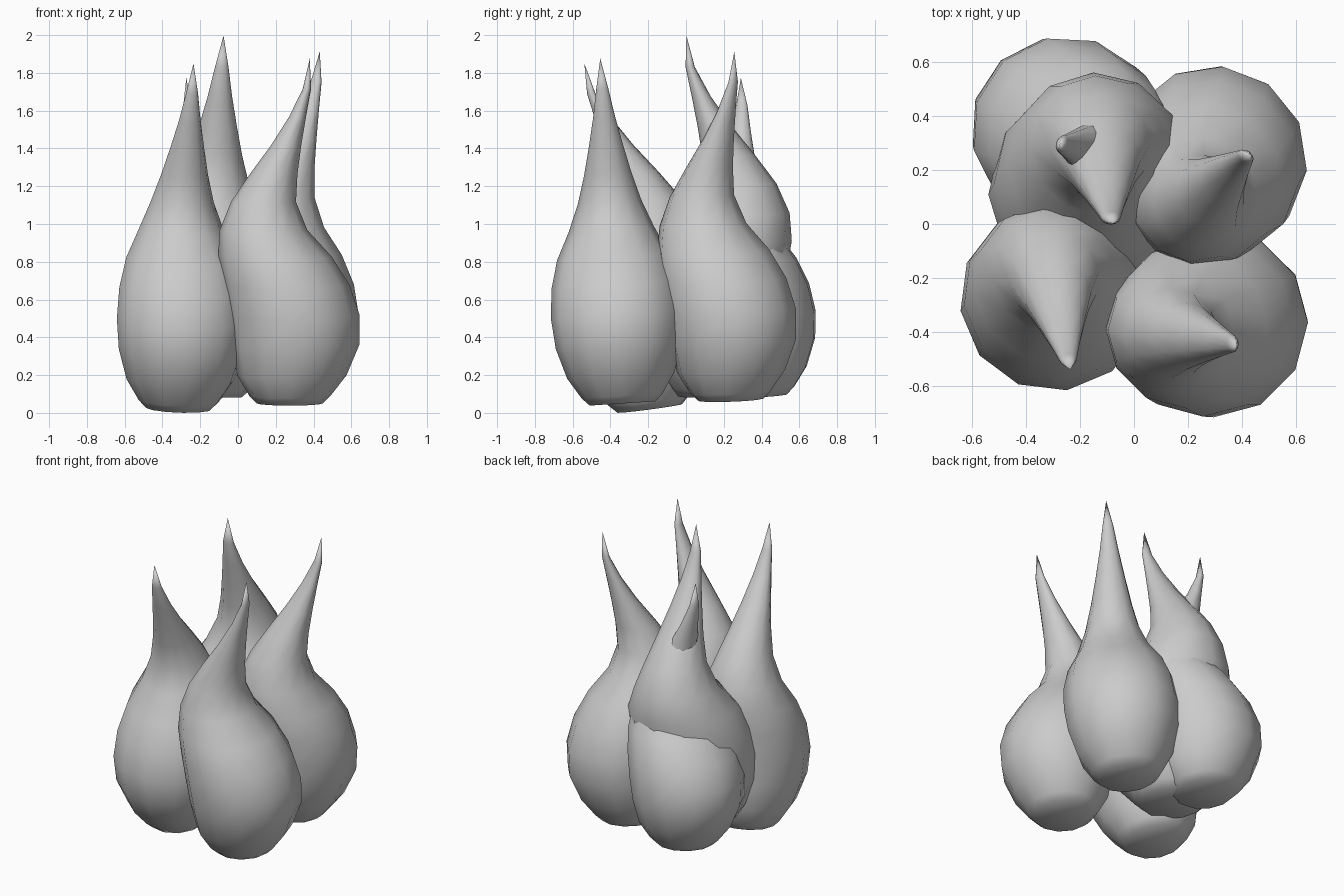
import bpy, bmesh, math
from mathutils import Matrix, Euler, Vector

cube = bpy.data.objects.get("Cube")
if cube:
    bpy.data.objects.remove(cube, do_unlink=True)

SIDES = 12

grey = bpy.data.materials.new("plain_grey")
grey.use_nodes = True
GREY = (0.6, 0.6, 0.6, 1)
grey.diffuse_color = GREY
grey.node_tree.nodes["Principled BSDF"].inputs["Base Color"].default_value = GREY

# Bulb sections: height, shift along the lean, radius along it, radius across it
SECTIONS = [
    (0.00, 0.03, 0.175, 0.175),
    (0.04, 0.03, 0.215, 0.215),
    (0.15, 0.02, 0.29, 0.285),
    (0.31, 0.00, 0.337, 0.335),
    (0.47, 0.01, 0.348, 0.35),
    (0.63, 0.05, 0.335, 0.337),
    (0.78, 0.11, 0.30, 0.297),
    (0.92, 0.17, 0.232, 0.228),
    (1.07, 0.17, 0.172, 0.168),
    (1.22, 0.115, 0.125, 0.125),
    (1.37, 0.05, 0.08, 0.09),
    (1.52, -0.01, 0.045, 0.058),
    (1.67, -0.06, 0.022, 0.032),
]
TIP = (-0.075, 0, 1.83)


def bulb(name, base, lean, tilt, width=1.0, height=1.0):
    """Egg-shaped body whose neck leans one way and whose tip curls back."""
    bm = bmesh.new()
    rings = []
    for z, shift, along, across in SECTIONS:
        ring = []
        for i in range(SIDES):
            a = math.tau * i / SIDES
            ring.append(bm.verts.new((shift + along * math.cos(a), across * math.sin(a), z)))
        rings.append(ring)
    bottom = bm.verts.new((SECTIONS[0][1], 0, 0))
    tip = bm.verts.new(TIP)
    for i in range(SIDES):
        j = (i + 1) % SIDES
        for low, high in zip(rings, rings[1:]):
            bm.faces.new((low[i], low[j], high[j], high[i]))
        bm.faces.new((bottom, rings[0][j], rings[0][i]))
        bm.faces.new((rings[-1][i], rings[-1][j], tip))
    # Turn, tilt and place the bulb
    turn = Matrix.Rotation(math.radians(lean), 4, 'Z')
    tip_over = Euler((-tilt[1], tilt[0], 0)).to_matrix().to_4x4()
    size = Matrix.Diagonal((width, width, height, 1))
    bm.transform(Matrix.Translation(Vector(base)) @ tip_over @ turn @ size)
    bmesh.ops.recalc_face_normals(bm, faces=bm.faces)
    for f in bm.faces:
        f.smooth = True
    mesh = bpy.data.meshes.new(name)
    bm.to_mesh(mesh)
    bm.free()
    mesh.materials.append(grey)
    obj = bpy.data.objects.new(name, mesh)
    bpy.context.collection.objects.link(obj)
    return obj


# Cluster of five bulbs
bulb("front_right_bulb", (-0.31, -0.22, 0.02), 98, (0.035, -0.132), 1.0, 1.015)
bulb("front_left_bulb", (0.305, -0.335, 0.05), 180, (0.0, -0.065))
bulb("back_left_bulb", (0.267, 0.26, 0.07), 234, (0.066, -0.035), 1.0, 1.01)
bulb("tall_centre_bulb", (-0.175, 0.12, 0.09), 92, (0.05, -0.018), 1.11, 1.045)
bulb("back_right_bulb", (-0.28, 0.375, 0.09), 342, (0.046, -0.064), 1.0, 0.92)
